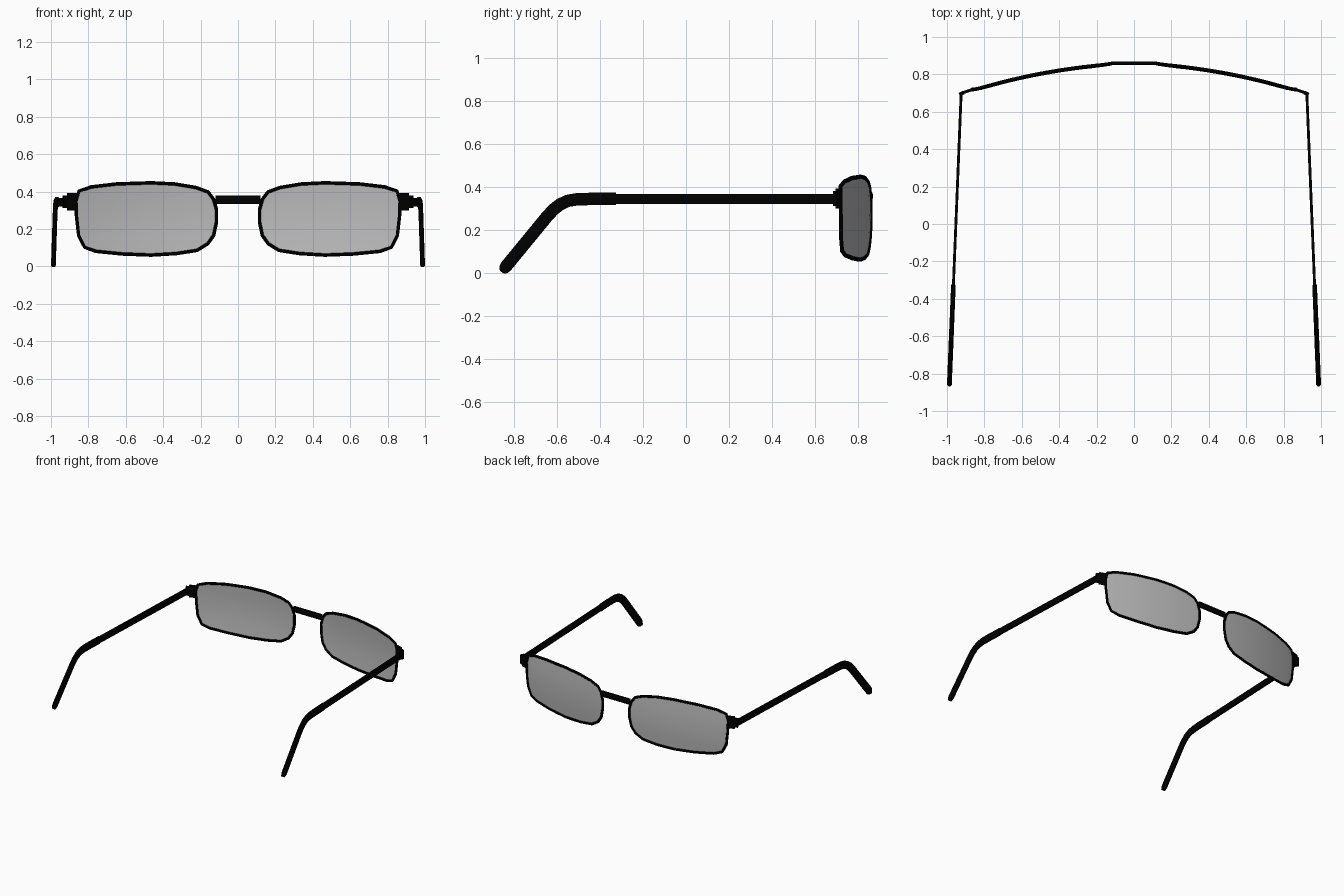
import bpy, bmesh, math
from mathutils import Vector

if "Cube" in bpy.data.objects:
    bpy.data.objects.remove(bpy.data.objects["Cube"])


def material(name, color):
    m = bpy.data.materials.new(name)
    m.diffuse_color = color
    m.use_nodes = True
    m.node_tree.nodes["Principled BSDF"].inputs["Base Color"].default_value = m.diffuse_color
    return m


BLACK = material("black_frame", (0, 0, 0, 1))
TINT = material("tinted_lens", (0.5, 0.5, 0.5, 0.5))


def front_y(x, z=0.34):
    # wrap of the front, with a slight vertical dome
    return 0.862 - 0.19 * x * x - 0.3 * (z - 0.27) ** 2


def finish(name, bm, mat, smooth=True):
    bmesh.ops.recalc_face_normals(bm, faces=bm.faces)
    me = bpy.data.meshes.new(name)
    bm.to_mesh(me)
    bm.free()
    me.materials.append(mat)
    ob = bpy.data.objects.new(name, me)
    bpy.context.collection.objects.link(ob)
    if smooth:
        bpy.ops.object.select_all(action='DESELECT')
        bpy.context.view_layer.objects.active = ob
        ob.select_set(True)
        bpy.ops.object.shade_smooth_by_angle(angle=math.radians(35))
    return ob


def sweep(name, path, axis, a, b, sides=8, cyclic=False, scales=None):
    # sweep an a x b section (half sizes) along a path; "a" lies along axis
    bm = bmesh.new()
    pts = [Vector(p) for p in path]
    n = len(pts)
    rings = []
    for i, p in enumerate(pts):
        nxt = pts[(i + 1) % n] if cyclic else pts[min(i + 1, n - 1)]
        prv = pts[i - 1] if cyclic else pts[max(i - 1, 0)]
        t = ((nxt - p).normalized() + (p - prv).normalized()).normalized()
        A = (Vector(axis) - t * t.dot(Vector(axis))).normalized()
        B = t.cross(A)
        s = scales[i] if scales else 1
        k = 1 / math.cos(math.pi / sides)
        ring = []
        for j in range(sides):
            w = 2 * math.pi * (j + 0.5) / sides
            ring.append(bm.verts.new(p + A * a * k * math.cos(w) + B * b * s * k * math.sin(w)))
        rings.append(ring)
    for i in range(n if cyclic else n - 1):
        r, q = rings[i], rings[(i + 1) % n]
        for j in range(sides):
            bm.faces.new((r[j], r[(j + 1) % sides], q[(j + 1) % sides], q[j]))
    if not cyclic:
        bm.faces.new(rings[0])
        bm.faces.new(rings[-1])
    return finish(name, bm, BLACK)


# lens outline (x, z)
OUTLINE = [(.465, .447), (.34, .441), (.225, .422), (.16, .398), (.131, .36),
           (.115, .305), (.115, .235), (.13, .165), (.162, .12), (.22, .085),
           (.33, .068), (.465, .06), (.62, .066), (.76, .08), (.82, .102),
           (.852, .165), (.864, .27), (.866, .35), (.85, .403), (.785, .425),
           (.65, .441)]

for side, s in (("left", -1), ("right", 1)):
    # curved lens, cut into vertical strips
    bm = bmesh.new()
    bm.faces.new([bm.verts.new((s * x, 0, z)) for x, z in OUTLINE])
    cuts = [((s * (.16 + .06 * i), 0, 0), (1, 0, 0)) for i in range(12)]
    cuts += [((0, 0, z), (0, 0, 1)) for z in (.16, .255, .35)]
    for co, no in cuts:
        bmesh.ops.bisect_plane(bm, geom=bm.verts[:] + bm.edges[:] + bm.faces[:],
                               plane_co=co, plane_no=no)
    for v in bm.verts:
        v.co.y = front_y(v.co.x, v.co.z)
    finish(side + "_lens", bm, TINT)

    # rim wire, with extra points so it follows the wrap
    rim = []
    for i, (x, z) in enumerate(OUTLINE):
        x2, z2 = OUTLINE[(i + 1) % len(OUTLINE)]
        for f in (0, 0.5):
            u, w = x + (x2 - x) * f, z + (z2 - z) * f
            rim.append((s * u, front_y(u, w), w))
    sweep(side + "_rim", rim, (0, 1, 0), 0.009, 0.009, cyclic=True)

    # end piece and hinge
    sweep(side + "_end_piece", [(s * x, front_y(x), .345) for x in (.86, .885, .912)],
          (0, 1, 0), 0.008, 0.046, sides=4)
    sweep(side + "_hinge", [(s * .91, .703, .345), (s * .934, .692, .345)],
          (0, 1, 0), 0.01, 0.034, sides=4)

    # temple arm
    def arm_x(y):
        return s * (.924 + (.7 - y) * .0405)
    sweep(side + "_temple", [(arm_x(y), y, .343) for y in (.7, .2, -.36)],
          (1, 0, 0), 0.0075, 0.0235, sides=4)

    # curved ear tip with rounded end
    tip = [(-.325, .343, 1), (-.45, .343, 1), (-.51, .341, 1), (-.55, .334, 1),
           (-.585, .318, 1), (-.615, .295, 1), (-.645, .263, 1), (-.70, .196, 1),
           (-.838, .028, 1), (-.849, .0145, .86), (-.856, .006, .55), (-.858, .0035, .25)]
    sweep(side + "_ear_tip", [(arm_x(y), y, z) for y, z, r in tip],
          (1, 0, 0), 0.0125, 0.029, scales=[r for y, z, r in tip])

# bridge
sweep("bridge", [(x, .86, .356) for x in (-.12, 0, .12)], (0, 1, 0), 0.009, 0.023, sides=8)
